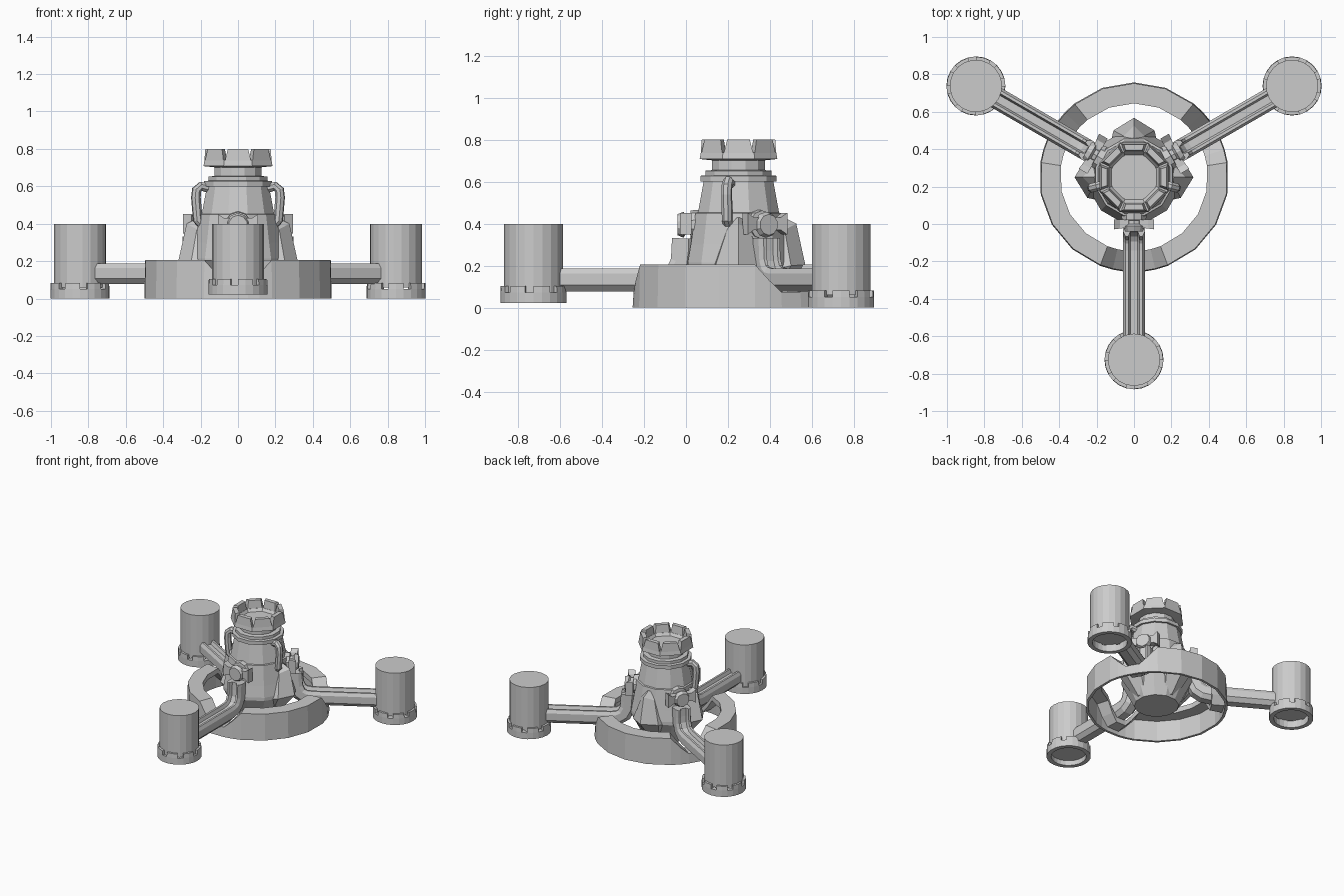
import bpy, bmesh
from math import sin, cos, pi, radians
from mathutils import Vector, Matrix

if "Cube" in bpy.data.objects:
    bpy.data.objects.remove(bpy.data.objects["Cube"])

CENTRE = Vector((0, 0.25, 0))
ARMS = (30, 150, 270)


def place(deg):
    """Local +x becomes the radial direction from the tower axis."""
    return Matrix.Translation(CENTRE) @ Matrix.Rotation(radians(deg), 4, 'Z')


def finish(name, bm, mat):
    bmesh.ops.remove_doubles(bm, verts=bm.verts, dist=1e-5)
    bmesh.ops.dissolve_degenerate(bm, dist=1e-6, edges=bm.edges)
    bmesh.ops.recalc_face_normals(bm, faces=bm.faces)
    me = bpy.data.meshes.new(name)
    bm.to_mesh(me)
    bm.free()
    ob = bpy.data.objects.new(name, me)
    ob.matrix_world = mat
    bpy.context.collection.objects.link(ob)
    return ob


def skin(bm, loops, wrap=True):
    """Bridge closed vertex loops with quads; wrap joins last to first, else cap."""
    rows = [[bm.verts.new(p) for p in lp] for lp in loops]
    n = len(rows[0])
    for i in range(len(rows) - (0 if wrap else 1)):
        a, b = rows[i], rows[(i + 1) % len(rows)]
        for j in range(n):
            bm.faces.new((a[j], a[(j + 1) % n], b[(j + 1) % n], b[j]))
    if not wrap:
        bm.faces.new(rows[0])
        bm.faces.new(rows[-1])


def revolve(name, prof, n, mat, phase=0.0):
    bm = bmesh.new()
    loops = [[(r * cos(2 * pi * (j + phase) / n), r * sin(2 * pi * (j + phase) / n), z)
              for j in range(n)] for r, z in prof]
    skin(bm, loops, wrap=False)
    return finish(name, bm, mat)


def block(bm, a0, a1, lower, upper, taper=0.0):
    """Curved-wall block: lower/upper = (inner r, outer r, z)."""
    rows = []
    for (ri, ro, z), t in ((lower, 0), (upper, taper)):
        b0, b1 = a0 + t, a1 - t
        rows.append([(r * cos(a), r * sin(a), z) for r, a in
                     ((ri, b0), (ro, b0), (ro, b1), (ri, b1))])
    skin(bm, rows, wrap=False)


def sweep(name, path, section, mat):
    """Sweep a (side, up) section along a path in the local xz plane."""
    bm = bmesh.new()
    pts = [Vector((x, 0, z)) for x, z in path]
    side = Vector((0, 1, 0))
    loops = []
    for i, p in enumerate(pts):
        t = (pts[min(i + 1, len(pts) - 1)] - pts[max(i - 1, 0)]).normalized()
        up = t.cross(side)
        loops.append([p + side * s + up * u for s, u in section])
    skin(bm, loops, wrap=False)
    return finish(name, bm, mat)


# Base ring: outer wall and top with a lip, dipping where every arm crosses
bm = bmesh.new()
loops = []
for arm in ARMS:
    for off, h in ((-21, .205), (-13, .13), (-6, .075), (6, .075), (13, .13),
                   (21, .205), (40.5, .205), (60, .205), (79.5, .205)):
        a = radians(arm + off)
        loops.append([(r * cos(a), r * sin(a), z) for r, z in
                      ((.488, 0), (.507, 0), (.502, h), (.395, h), (.395, h - .04), (.485, h - .045))])
skin(bm, loops)
finish("base_ring", bm, place(0))

# Tower body: deep bowl underside, skirt, tapered shaft, bands, neck
revolve("tower_skirt", [(.16, .01), (.25, .19), (.25, .215), (.235, .3), (.212, .45), (.19, .455)],
        12, place(0), .5)
revolve("tower_shaft", [(.206, .42), (.172, .60), (.187, .60), (.187, .628), (.163, .63),
                        (.163, .652), (.13, .655), (.13, .72)], 12, place(0), .5)

# Crown: octagonal cup with eight tapered merlons
revolve("crown_cup", [(.12, .70), (.20, .708), (.194, .74), (.145, .74), (.115, .70)],
        8, place(0), .5)
bm = bmesh.new()
for i in range(8):
    a = i * pi / 4
    block(bm, a - .37, a + .37, (.145, .193, .735), (.15, .183, .80), .07)
finish("crown_merlons", bm, place(0))

# Pointed buttresses on three sides of the skirt
for deg in (0, 90, 180):
    bm = bmesh.new()
    skin(bm, [[(.12, -.05, .03), (.15, -.05, .03), (.17, 0, .03), (.15, .05, .03), (.12, .05, .03)],
              [(.16, -.13, .18), (.25, -.11, .2), (.318, 0, .205), (.25, .11, .2), (.16, .13, .18)],
              [(.16, -.06, .36), (.22, -.055, .37), (.275, 0, .40), (.22, .055, .37), (.16, .06, .36)],
              [(.16, -.02, .42), (.2, -.02, .425), (.215, 0, .43), (.2, .02, .425), (.16, .02, .42)]],
         wrap=False)
    finish("buttress", bm, place(deg))

# Side handles
round_section = [(.026 * cos(pi * (j + .5) / 4), .026 * sin(pi * (j + .5) / 4)) for j in range(8)]
for deg in (-14, 194):
    sweep("handle", [(.16, .59), (.205, .60), (.228, .58), (.232, .54), (.226, .47),
                     (.222, .42), (.20, .40)], round_section, place(deg))

# Arm pipe section: rounded bar with a groove along the top
half = [(.02, .03), (.03, .055), (.045, .055), (.058, .03), (.058, -.025), (.03, -.055)]
pipe_section = half + [(-s, u) for s, u in reversed(half)]

for deg in ARMS:
    m = place(deg)
    # Arm pipe: rises at the tower, then runs out to the drum
    sweep("arm_pipe", [(.262, .33), (.264, .27), (.27, .215), (.295, .165), (.335, .14),
                       (.39, .132), (.90, .132)], pipe_section, m)
    # Round fitting with flared wings that ties the pipe to the tower
    revolve("pipe_fitting", [(.075, .15), (.068, .228), (.045, .23), (.045, .25), (.062, .262),
                             (.05, .29), (.03, .29)], 10,
            m @ Matrix.Translation((0, 0, .395)) @ Matrix.Rotation(pi / 2, 4, 'Y'))
    for s in (-1, 1):
        bm = bmesh.new()
        skin(bm, [[(.225, s * y, .4 - h), (.265 + y / 8, s * y, .4 - h),
                   (.265 + y / 8, s * y, .4 + h), (.225, s * y, .4 + h)]
                  for y, h in ((.03, .03), (.075, .03), (.108, .052))], wrap=False)
        finish("fitting_wing", bm, m)

    # Drum with a crenellated collar and recessed underside
    d = m @ Matrix.Translation((.976, 0, 0))
    lift = .022 if deg == 270 else 0
    revolve("drum", [(.14, .06), (.14, .398)], 20, d)
    bm = bmesh.new()
    n = 24
    loops = []
    for j in range(n):
        a = 2 * pi * j / n
        loops.append([(r * cos(a), r * sin(a), z + lift) for r, z in
                      ((.125, 0), (.158, 0), (.158, .05), (.125, .05))])
    skin(bm, loops)
    for j in range(8):
        for k in (0, 1):
            b = 2 * pi * (j / 8 + k / n)
            block(bm, b, b + 2 * pi / n, (.13, .158, .05 + lift), (.13, .156, .082 + lift))
    finish("drum_collar", bm, d)
